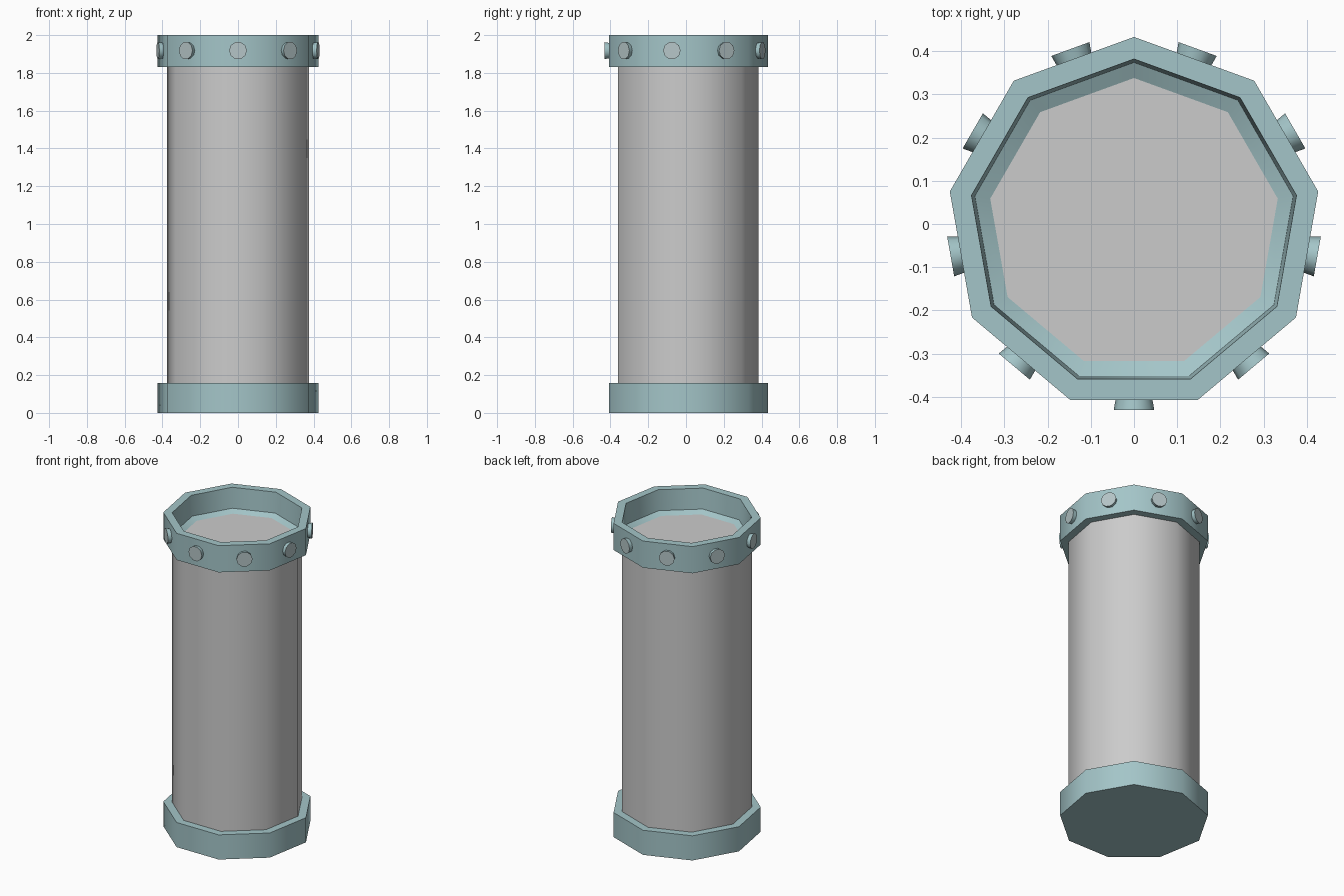
import bpy, bmesh, math
from mathutils import Matrix

if "Cube" in bpy.data.objects:
    bpy.data.objects.remove(bpy.data.objects["Cube"])

SIDES = 9


def material(name, rgb):
    m = bpy.data.materials.new(name)
    m.diffuse_color = (*rgb, 1)
    m.use_nodes = True
    m.node_tree.nodes["Principled BSDF"].inputs["Base Color"].default_value = m.diffuse_color
    return m


TEAL = material("teal", (0.37, 0.56, 0.58))
BOLT_FACE = material("bolt_face", (0.46, 0.56, 0.57))


def finish(bm, name, mats):
    bmesh.ops.recalc_face_normals(bm, faces=bm.faces)
    me = bpy.data.meshes.new(name)
    bm.to_mesh(me)
    bm.free()
    ob = bpy.data.objects.new(name, me)
    bpy.context.collection.objects.link(ob)
    for m in mats:
        me.materials.append(m)
    bpy.ops.object.select_all(action='DESELECT')
    ob.select_set(True)
    bpy.context.view_layer.objects.active = ob
    bpy.ops.object.shade_smooth_by_angle(angle=math.radians(44))
    return ob


def lathe(name, profile, mats=(), closed=False, caps=(False, False)):
    """Nine-sided part from (corner radius, z) points, one corner at +y."""
    bm = bmesh.new()
    rings = []
    for r, z in profile:
        angles = [math.pi / 2 + i * math.tau / SIDES for i in range(SIDES)]
        rings.append([bm.verts.new((r * math.cos(a), r * math.sin(a), z)) for a in angles])
    pairs = list(zip(rings, rings[1:]))
    if closed:
        pairs.append((rings[-1], rings[0]))
    for a, b in pairs:
        for i in range(SIDES):
            j = (i + 1) % SIDES
            bm.faces.new((a[i], a[j], b[j], b[i]))
    for ring, cap in ((rings[0], caps[0]), (rings[-1], caps[1])):
        if cap:
            bm.faces.new(ring)
    return finish(bm, name, mats)


# Grey barrel, closed by the floor of the recess
lathe("barrel", [(0.383, 0.15), (0.383, 1.84)])
lathe("recess_floor", [(0.338, 1.852)], caps=(True, False))

# Solid foot band
lathe("base_band", [(0.433, 0), (0.433, 0.157)], [TEAL], caps=(True, True))

# Open top collar with steep inner wall and sloped inner lip
lathe("top_collar", [(0.433, 1.83), (0.433, 2.0), (0.382, 2.0), (0.374, 1.87),
                     (0.336, 1.85), (0.336, 1.83)], [TEAL], closed=True)

# One flared bolt in the middle of each collar face
for k in range(SIDES):
    bm = bmesh.new()
    bmesh.ops.create_cone(bm, cap_ends=True, segments=10, radius1=0.04, radius2=0.047, depth=0.04)
    for f in bm.faces:
        if f.normal.z > 0.9:
            f.material_index = 1
    turn = Matrix.Rotation(math.radians(-90 + 360 / SIDES * k), 4, 'Z')
    bm.transform(turn @ Matrix.Translation((0.411, 0, 1.918)) @ Matrix.Rotation(math.pi / 2, 4, 'Y'))
    finish(bm, f"bolt_{k + 1}", [TEAL, BOLT_FACE])
